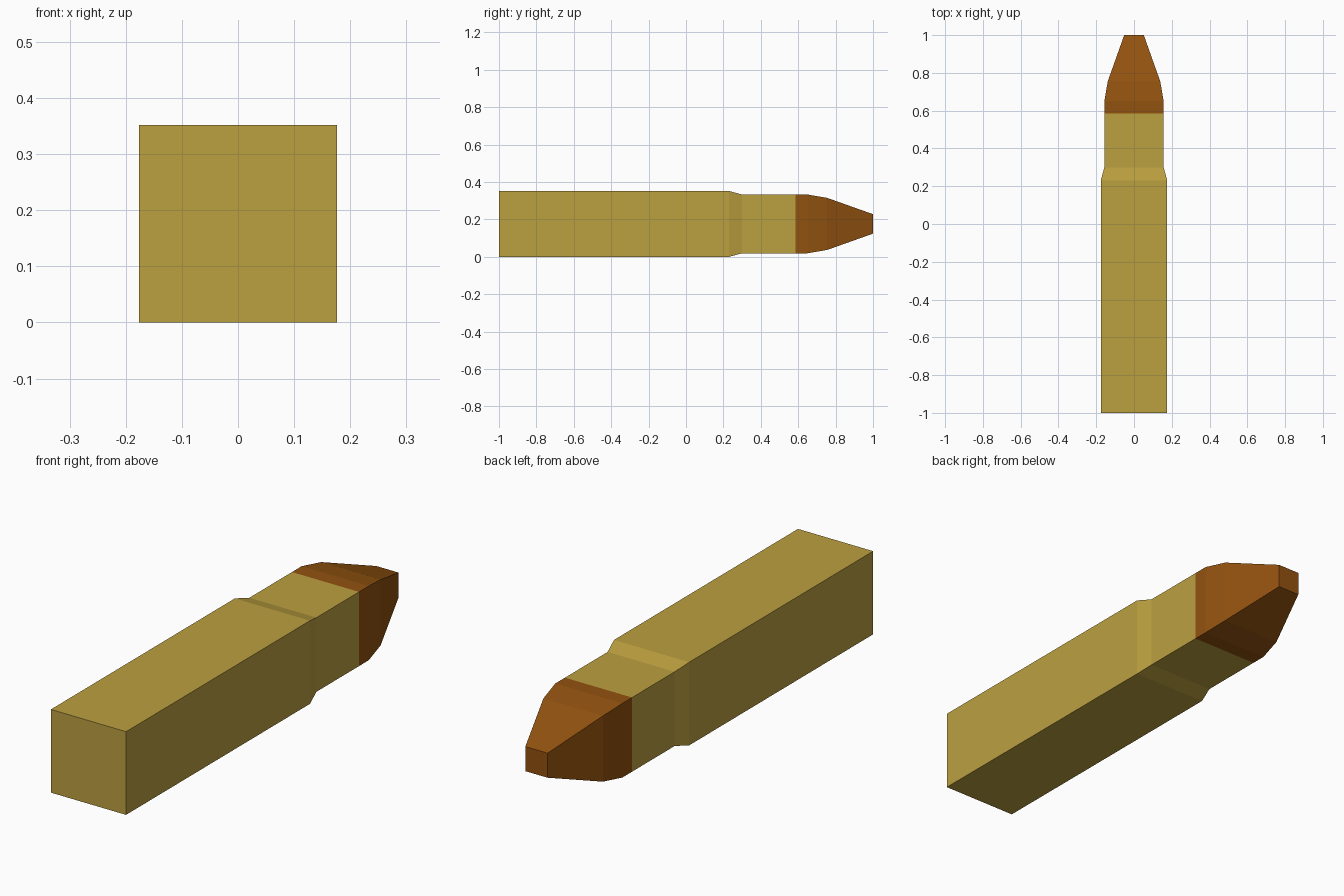
import bpy, bmesh

if "Cube" in bpy.data.objects:
    bpy.data.objects.remove(bpy.data.objects["Cube"])

CENTRE_Z = 0.176


def material(name, rgb):
    m = bpy.data.materials.new(name)
    m.diffuse_color = (*rgb, 1.0)
    m.use_nodes = True
    m.node_tree.nodes["Principled BSDF"].inputs["Base Color"].default_value = m.diffuse_color
    return m


def square_loft(name, profile, mat, cap_start=False, cap_end=False):
    """Loft square sections along y; profile holds (y, half width)."""
    bm = bmesh.new()
    rings = [[bm.verts.new((sx * h, y, CENTRE_Z + sz * h))
              for sx, sz in ((-1, -1), (1, -1), (1, 1), (-1, 1))]
             for y, h in profile]
    for a, b in zip(rings, rings[1:]):
        for i in range(4):
            j = (i + 1) % 4
            bm.faces.new((a[i], a[j], b[j], b[i]))
    if cap_start:
        bm.faces.new(rings[0])
    if cap_end:
        bm.faces.new(rings[-1][::-1])
    mesh = bpy.data.meshes.new(name)
    bm.to_mesh(mesh)
    bm.free()
    mesh.materials.append(mat)
    obj = bpy.data.objects.new(name, mesh)
    bpy.context.collection.objects.link(obj)
    return obj


brass = material("brass", (0.50, 0.35, 0.051))
copper = material("copper", (0.29, 0.085, 0.005))

# Casing: long square body, sloped shoulder, narrower neck
square_loft("casing", [(-1, 0.176), (0.23, 0.176), (0.30, 0.157), (0.585, 0.157)],
            brass, cap_start=True)

# Tip: straight collar, then two tapers to a blunt nose
square_loft("tip", [(0.585, 0.157), (0.65, 0.157), (0.755, 0.139), (1, 0.052)],
            copper, cap_end=True)
